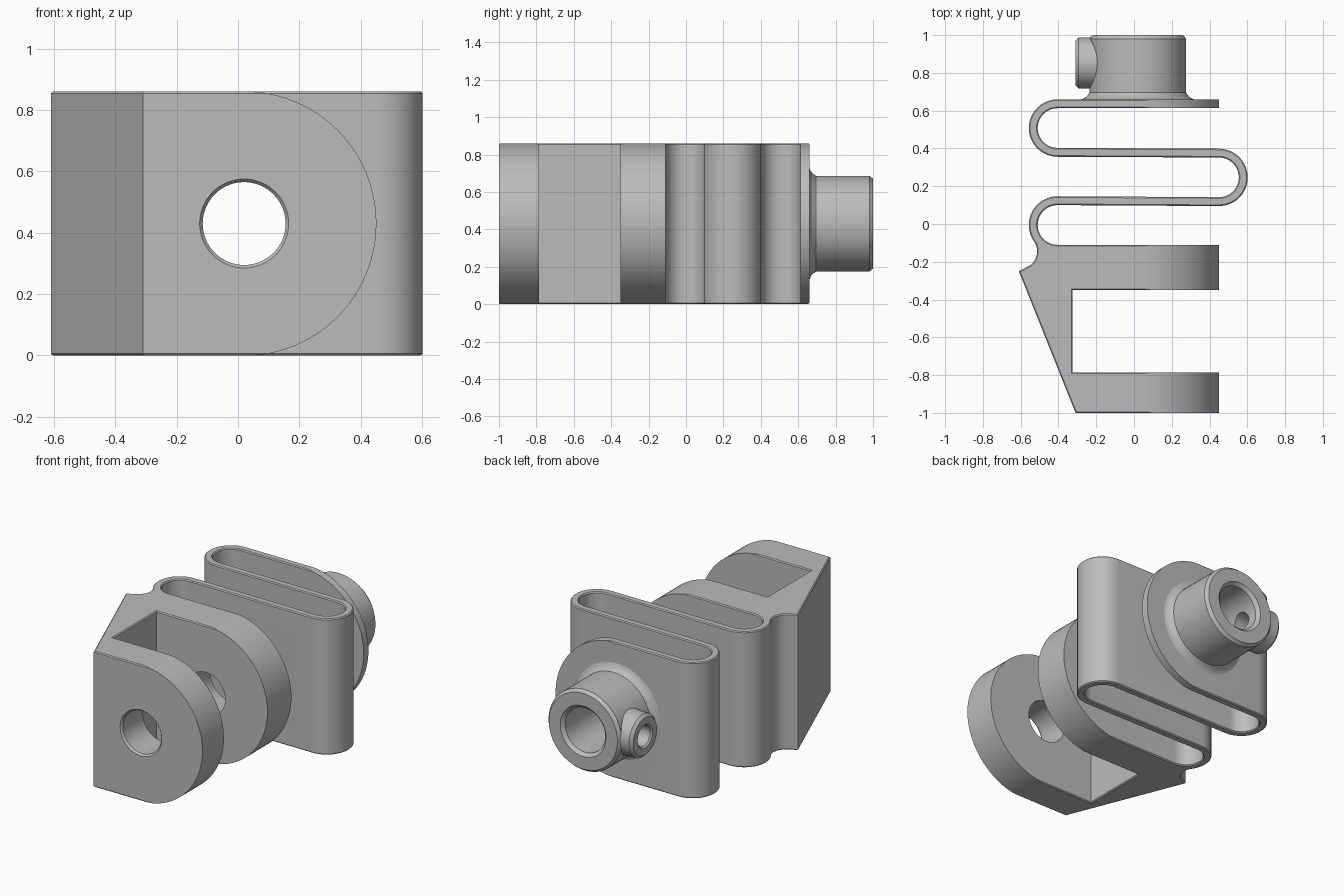
import bpy, bmesh
from math import sin, cos, radians, tau
from mathutils import Vector

if "Cube" in bpy.data.objects:
    bpy.data.objects.remove(bpy.data.objects["Cube"])

HEIGHT = 0.86
CX, CZ = 0.02, 0.43          # shared axis of bore, lugs and boss
LOOP, INNER = 0.152, 0.105   # outer and inner spring bend radii

grey = bpy.data.materials.new("plain_grey")
grey.use_nodes = True
grey.diffuse_color = (0.5, 0.5, 0.5, 1)
grey.node_tree.nodes["Principled BSDF"].inputs["Base Color"].default_value = (0.5, 0.5, 0.5, 1)


def finish(name, bm):
    bmesh.ops.recalc_face_normals(bm, faces=bm.faces[:])
    mesh = bpy.data.meshes.new(name)
    bm.to_mesh(mesh)
    bm.free()
    mesh.materials.append(grey)
    ob = bpy.data.objects.new(name, mesh)
    bpy.context.collection.objects.link(ob)
    return ob


def arc(cx, cy, r, start, end, steps=20):
    angles = [radians(start + (end - start) * i / steps) for i in range(steps + 1)]
    return [(cx + r * cos(a), cy + r * sin(a)) for a in angles]


def prism(name, outline, axis, lo, hi, rim=0):
    """Extrude an outline along z or y, with an optional chamfer on the rims."""
    bm = bmesh.new()
    verts = [bm.verts.new((u, v, lo) if axis == "z" else (u, lo, v)) for u, v in outline]
    face = bm.faces.new(verts)
    new = bmesh.ops.extrude_face_region(bm, geom=[face])["geom"]
    shift = Vector((0, 0, hi - lo)) if axis == "z" else Vector((0, hi - lo, 0))
    bmesh.ops.translate(bm, verts=[g for g in new if isinstance(g, bmesh.types.BMVert)], vec=shift)
    bmesh.ops.recalc_face_normals(bm, faces=bm.faces[:])
    if rim:
        edges = [e for e in bm.edges if abs(e.verts[0].co.z - e.verts[1].co.z) < 1e-5]
        bmesh.ops.bevel(bm, geom=edges, offset=rim, segments=1, affect="EDGES")
    return finish(name, bm)


def turned(name, profile, axis, offset=0.0, sides=64):
    """Solid of revolution from (distance, radius) pairs along y or x."""
    bm = bmesh.new()
    rings = []
    for t, r in profile:
        ring = []
        for i in range(sides):
            a, b = r * cos(tau * i / sides), CZ + r * sin(tau * i / sides)
            ring.append(bm.verts.new((offset + a, t, b) if axis == "y" else (t, offset + a, b)))
        rings.append(ring)
    for p, q in zip(rings, rings[1:]):
        for i in range(sides):
            j = (i + 1) % sides
            bm.faces.new((p[i], p[j], q[j], q[i]))
    bm.faces.new(rings[0])
    bm.faces.new(rings[-1])
    return finish(name, bm)


def combine(ob, other, operation, keep=False):
    mod = ob.modifiers.new(operation.lower(), "BOOLEAN")
    mod.operation, mod.solver, mod.object = operation, "EXACT", other
    bpy.context.view_layer.objects.active = ob
    bpy.ops.object.modifier_apply(modifier=mod.name)
    if not keep:
        bpy.data.objects.remove(other)


# Fork bracket, serpentine spring and end plate as one continuous outline
left, right = -0.405, 0.45
outline = [(-0.31, -1), (0.47, -1), (0.47, -0.785), (-0.325, -0.785),
           (-0.325, -0.35), (0.47, -0.35), (0.47, -0.11)]
outline += arc(left, -0.005, INNER, 270, 90)
outline += arc(right, 0.247, LOOP, -90, 90)
outline += arc(left, 0.508, INNER, 270, 90)
outline += [(0.47, 0.613), (0.47, 0.66)]
outline += arc(left, 0.508, LOOP, 90, 270)
outline += arc(right, 0.247, INNER, 90, -90)
outline += arc(left, -0.005, LOOP, 90, 215)
outline += arc(-0.605, -0.145, 0.092, 35, -50, 12)[1:]
outline += [(-0.61, -0.25)]
body = prism("spring_bracket", outline, "z", 0, HEIGHT, rim=0.006)

# Round the free ends of the lugs and the end plate
corners = arc(CX, CZ, 0.431, -90, 90, 48)
corners += [(CX, 1), (0.7, 1), (0.7, -0.2), (CX, -0.2)]
for lo, hi in ((-1.1, 0.0), (0.5, 0.9)):
    combine(body, prism("rounding_cutter", corners, "y", lo, hi), "DIFFERENCE")

# Hub with a flared foot and a side nipple
hub = turned("hub", [(0.66, 0.3), (0.665, 0.285), (0.675, 0.27), (0.695, 0.256),
                     (0.98, 0.256), (1.0, 0.24)], "y", CX)
nipple = turned("nipple", [(-0.31, 0.118), (-0.293, 0.135), (-0.235, 0.135),
                           (-0.2, 0.14), (-0.06, 0.14)], "x", 0.852)
combine(hub, nipple, "UNION")

# Through bore with chamfered mouths, and the screw hole in the nipple
bore = turned("bore_cutter", [(-1.1, 0.145), (-1, 0.145), (-0.988, 0.135), (0.6, 0.135),
                              (0.64, 0.14), (0.98, 0.14), (1, 0.16), (1.1, 0.16)], "y", CX)
combine(body, bore, "DIFFERENCE", keep=True)
combine(hub, bore, "DIFFERENCE")
screw = turned("screw_cutter", [(-0.4, 0.075), (-0.31, 0.075), (-0.3, 0.065), (CX, 0.065)],
               "x", 0.852, 40)
combine(hub, screw, "DIFFERENCE")

# Smooth curved walls, crisp edges
bpy.ops.object.select_all(action="DESELECT")
for ob in (body, hub):
    ob.select_set(True)
bpy.context.view_layer.objects.active = body
bpy.ops.object.shade_smooth_by_angle(angle=radians(30))
